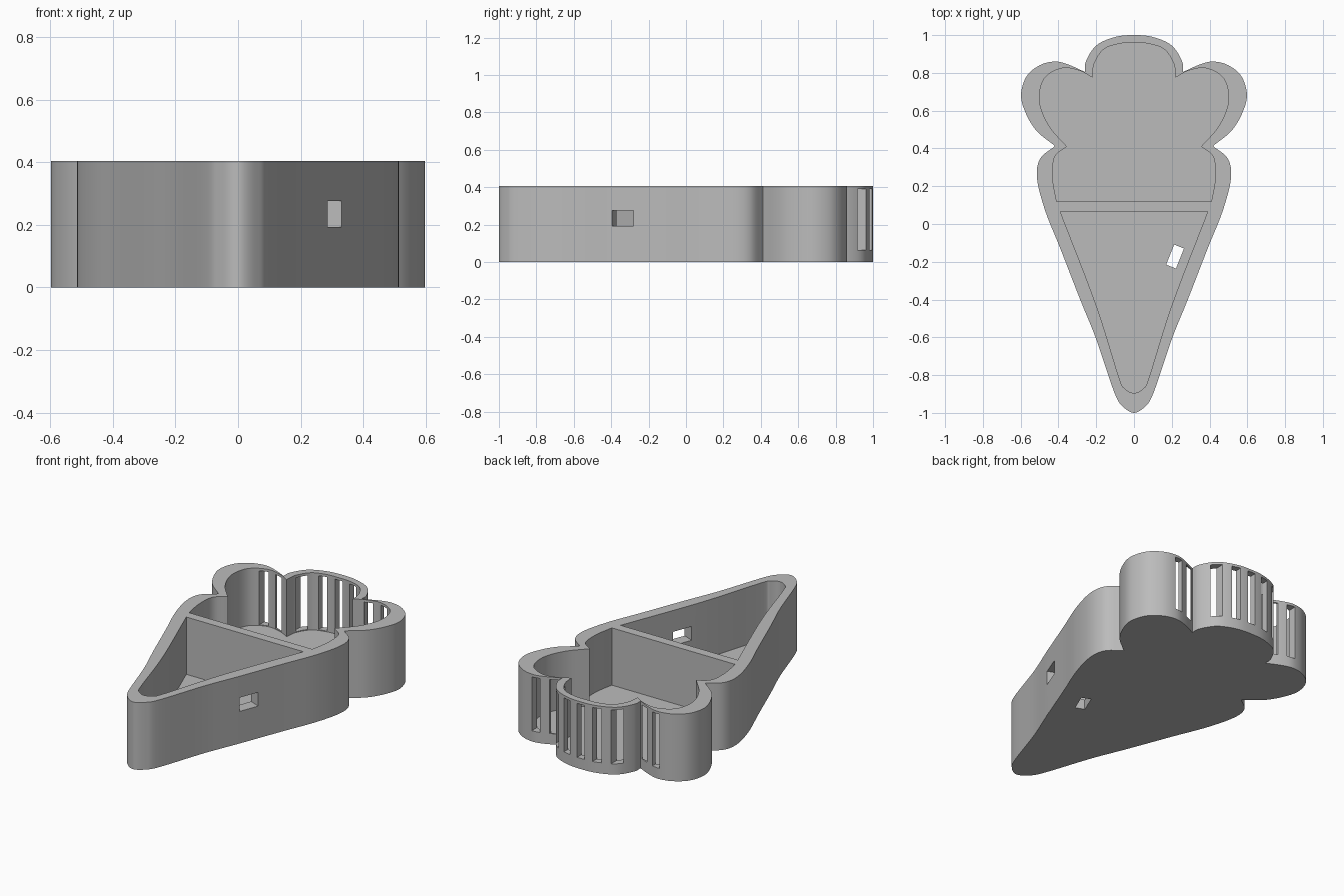
import bpy
import bmesh
import math
from mathutils import Vector, Matrix

default_cube = bpy.data.objects.get("Cube")
if default_cube:
    bpy.data.objects.remove(default_cube, do_unlink=True)

HEIGHT = 0.405
FLOOR = 0.06
STEPS = 6


def smooth_run(points):
    """Catmull-Rom curve through the points; runs meeting x = 0 stay level there."""
    pts = [Vector(p) for p in points]

    def beyond(end, inner):
        if end.x == 0:
            return Vector((-inner.x, inner.y))
        return end * 2 - inner

    pts = [beyond(pts[0], pts[1])] + pts + [beyond(pts[-1], pts[-2])]
    curve = []
    for a, b, c, d in zip(pts, pts[1:], pts[2:], pts[3:]):
        for step in range(STEPS):
            t = step / STEPS
            curve.append(0.5 * (2 * b + (c - a) * t
                                + (2 * a - 5 * b + 4 * c - d) * t ** 2
                                + (3 * b - a - 3 * c + d) * t ** 3))
    return curve + [pts[-2]]


def mirrored_outline(runs):
    """Join the runs of the +x half, from front to back, and mirror them."""
    half = []
    for run in runs:
        curve = smooth_run(run) if len(run) > 2 else [Vector(p) for p in run]
        half += curve if not half else curve[1:]
    other_half = [Vector((-p.x, p.y)) for p in reversed(half[1:-1])]
    return half + other_half


def link_mesh(name, bm):
    bmesh.ops.recalc_face_normals(bm, faces=bm.faces)
    mesh = bpy.data.meshes.new(name)
    bm.to_mesh(mesh)
    bm.free()
    obj = bpy.data.objects.new(name, mesh)
    bpy.context.collection.objects.link(obj)
    return obj


def prism(name, outline, bottom, top):
    bm = bmesh.new()
    face = bm.faces.new([bm.verts.new((p.x, p.y, bottom)) for p in outline])
    extruded = bmesh.ops.extrude_face_region(bm, geom=[face])["geom"]
    verts = [v for v in extruded if isinstance(v, bmesh.types.BMVert)]
    bmesh.ops.translate(bm, verts=verts, vec=(0, 0, top - bottom))
    return link_mesh(name, bm)


def box(name, centre, size, turn=0.0):
    bm = bmesh.new()
    matrix = (Matrix.Translation(centre) @ Matrix.Rotation(turn, 4, "Z")
              @ Matrix.Diagonal((*size, 1)))
    bmesh.ops.create_cube(bm, size=1, matrix=matrix)
    return link_mesh(name, bm)


def cut(target, cutter):
    modifier = target.modifiers.new("cut", "BOOLEAN")
    modifier.operation = "DIFFERENCE"
    modifier.solver = "EXACT"
    modifier.object = cutter
    bpy.context.view_layer.objects.active = target
    bpy.ops.object.modifier_apply(modifier=modifier.name)
    bpy.data.objects.remove(cutter, do_unlink=True)


# Outer wall: cone, side scoops, top scoop
outer = mirrored_outline([
    [(0, -1), (.06, -.965), (.105, -.89), (.2, -.61), (.285, -.4), (.39, -.13),
     (.47, .07), (.513, .24), (.497, .345), (.418, .413)],
    [(.418, .413), (.513, .49), (.57, .58), (.598, .68), (.57, .78),
     (.5, .84), (.42, .86), (.35, .845), (.26, .805)],
    [(.26, .805), (.255, .86), (.2, .945), (.1, .99), (0, 1)],
])
tray = prism("ice_cream_tray", outer, 0, HEIGHT)

# Cone compartment
cone_pocket = mirrored_outline([
    [(0, -.895), (.05, -.87), (.08, -.81), (.2, -.43), (.39, .065)],
    [(.39, .065), (0, .065)],
])
cut(tray, prism("cone_cutter", cone_pocket, FLOOR, 1))

# Scoop compartment
scoop_pocket = mirrored_outline([
    [(0, .12), (.41, .12)],
    [(.41, .12), (.43, .24), (.42, .355), (.355, .41)],
    [(.355, .41), (.45, .52), (.5, .65), (.475, .77), (.38, .825),
     (.285, .81), (.22, .775)],
    [(.22, .775), (.21, .85), (.16, .925), (.075, .955), (0, .958)],
])
cut(tray, prism("scoop_cutter", scoop_pocket, FLOOR, 1))

# Vent slots through the back wall
for index in range(-4, 5):
    front = .85 if abs(index) < 3 else .76
    back = 1.1
    cut(tray, box("slot_cutter", (index * .1, (front + back) / 2, .227),
                  (.05, back - front, .325)))

# Window in the cone wall and cable hole in the floor, both along the wall
wall_turn = -math.atan(.4)
cut(tray, box("window_cutter", (.295, -.333, .235), (.2, .124, .083), wall_turn))
cut(tray, box("floor_cutter", (.2175, -.1725, 0), (.056, .115, .3), wall_turn))

# Plain grey finish
grey = bpy.data.materials.new("plain_grey")
grey.use_nodes = True
colour = (.5, .5, .5, 1)
grey.diffuse_color = colour
grey.node_tree.nodes["Principled BSDF"].inputs["Base Color"].default_value = colour
tray.data.materials.clear()
tray.data.materials.append(grey)

bpy.ops.object.select_all(action="DESELECT")
tray.select_set(True)
bpy.context.view_layer.objects.active = tray
bpy.ops.object.shade_smooth_by_angle(angle=math.radians(30))
